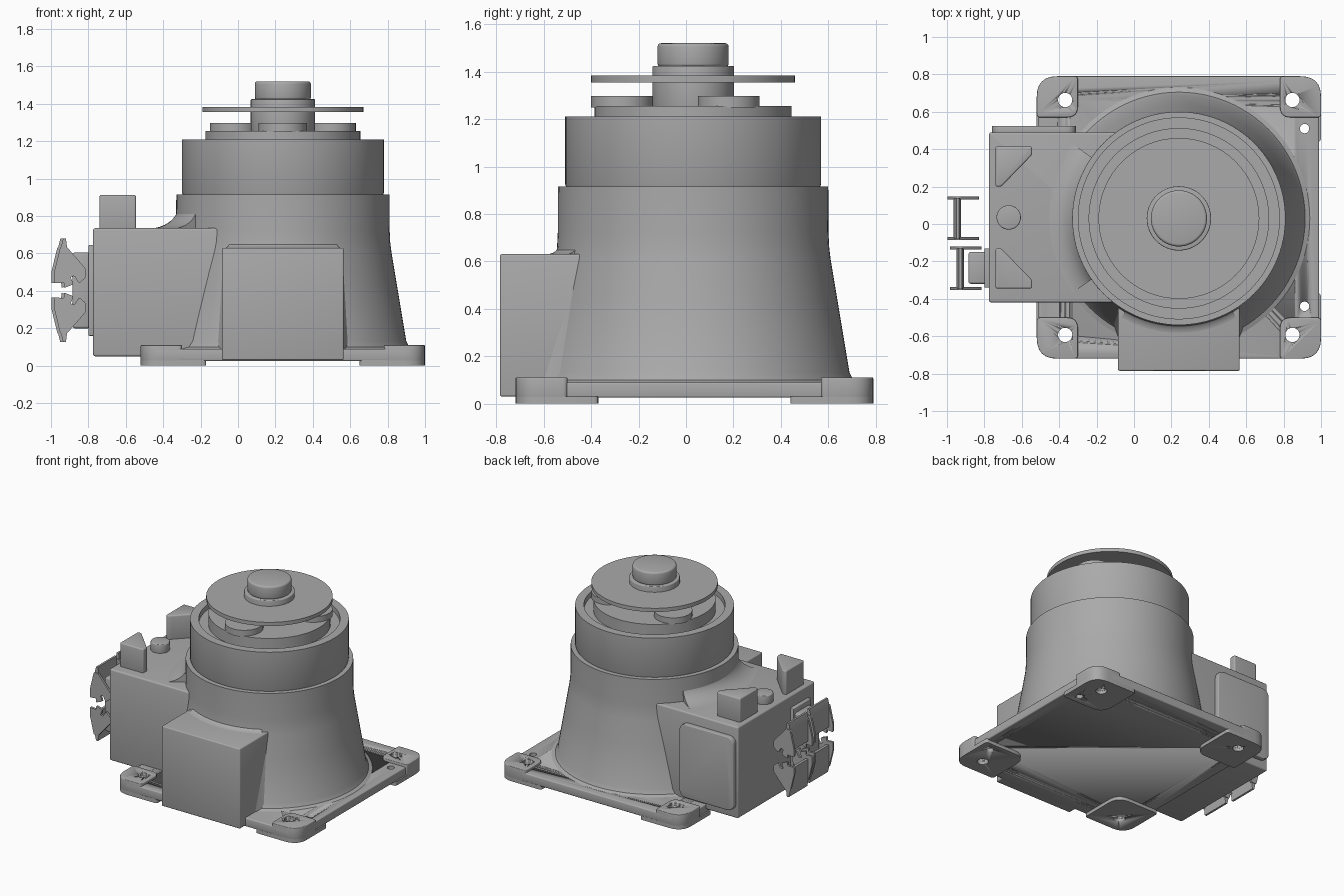
import bpy, bmesh, math
from mathutils import Matrix, Vector

cube = bpy.data.objects.get("Cube")
if cube:
    bpy.data.objects.remove(cube)

AX, AY = 0.24, 0.03          # turning axis of the machine

grey = bpy.data.materials.new("cast grey")
grey.use_nodes = True
grey.diffuse_color = (0.40, 0.40, 0.40, 1)
grey.node_tree.nodes["Principled BSDF"].inputs["Base Color"].default_value = (0.40, 0.40, 0.40, 1)


def finish(name, bm, bevel=0, segments=3):
    bmesh.ops.recalc_face_normals(bm, faces=bm.faces)
    mesh = bpy.data.meshes.new(name)
    bm.to_mesh(mesh)
    bm.free()
    obj = bpy.data.objects.new(name, mesh)
    bpy.context.collection.objects.link(obj)
    mesh.materials.append(grey)
    bpy.ops.object.select_all(action='DESELECT')
    obj.select_set(True)
    bpy.context.view_layer.objects.active = obj
    if bevel:
        mod = obj.modifiers.new("soft edges", 'BEVEL')
        mod.width, mod.segments = bevel, segments
        mod.angle_limit = math.radians(40)
        bpy.ops.object.modifier_apply(modifier=mod.name)
    bpy.ops.object.shade_smooth_by_angle(angle=math.radians(35))
    return obj


def round_corners(points, radii, steps=6):
    # Replace each corner by a short curve
    out = []
    for i, (p, r) in enumerate(zip(points, radii)):
        p = Vector(p)
        if not r:
            out.append(p)
            continue
        a = p + (Vector(points[i - 1]) - p).normalized() * r
        b = p + (Vector(points[(i + 1) % len(points)]) - p).normalized() * r
        for k in range(steps + 1):
            t = k / steps
            out.append(a * (1 - t) ** 2 + p * 2 * t * (1 - t) + b * t * t)
    return out


def prism(name, points, lo, hi, radius=0, bevel=0, upright=True, taper=1):
    # Outline in XY raised along Z, or outline in XZ pushed along Y
    radii = radius if isinstance(radius, list) else [radius] * len(points)
    outline = round_corners(points, radii)
    bm = bmesh.new()
    rings = []
    for level, s in ((lo, 1), (hi, taper)):
        ring = []
        for u, v in outline:
            u, v = (AX + (u - AX) * s, AY + (v - AY) * s) if s != 1 else (u, v)
            ring.append(bm.verts.new((u, v, level) if upright else (u, level, v)))
        rings.append(ring)
    bm.faces.new(rings[0])
    bm.faces.new(rings[1])
    n = len(outline)
    for i in range(n):
        j = (i + 1) % n
        bm.faces.new((rings[0][i], rings[0][j], rings[1][j], rings[1][i]))
    return finish(name, bm, bevel)


def rect(x0, x1, y0, y1):
    return [(x0, y0), (x1, y0), (x1, y1), (x0, y1)]


def disc(name, x, y, r, z0, z1, bevel=0):
    bm = bmesh.new()
    bmesh.ops.create_cone(bm, cap_ends=True, segments=64, radius1=r, radius2=r, depth=z1 - z0,
                          matrix=Matrix.Translation((x, y, (z0 + z1) / 2)))
    return finish(name, bm, bevel)


def lathe(name, profile, start=0, sweep=360, steps=96):
    # Spin a closed radius/height outline about the main axis
    bm = bmesh.new()
    a = math.radians(start)
    verts = [bm.verts.new((AX + r * math.cos(a), AY + r * math.sin(a), z)) for r, z in profile]
    edges = [bm.edges.new((verts[i - 1], verts[i])) for i in range(len(verts))]
    full = sweep == 360
    geom = verts + edges
    if not full:
        geom.append(bm.faces.new(verts))
    bmesh.ops.spin(bm, geom=geom, cent=(AX, AY, 0), axis=(0, 0, 1), angle=math.radians(sweep),
                   steps=steps, use_duplicate=False)
    bmesh.ops.remove_doubles(bm, verts=bm.verts, dist=0.0002)
    return finish(name, bm)


# Base plate, raised corner pads and feet, all drilled through
plate = rect(-0.51, 0.99, -0.72, 0.79)
parts = [prism("base_plate", plate, 0.025, 0.09, 0.1, 0.008)]
for sx, sy in ((-1, -1), (1, -1), (1, 1), (-1, 1)):
    cx, cy = 0.24 + sx * 0.76, 0.035 + sy * 0.755

    def corner(size):
        return [(cx, cy), (cx - sx * size, cy), (cx - sx * size, cy - sy * size), (cx, cy - sy * size)]
    parts.append(prism("corner_pad", corner(0.22), 0.022, 0.11, [0.11, 0.02, 0.06, 0.02], 0.005))
    parts.append(prism("foot", corner(0.35), 0, 0.03, [0.11, 0.02, 0.1, 0.02]))

holes = [(x, y, 0.038) for x in (-0.368, 0.847) for y in (-0.593, 0.663)]
holes += [(0.912, y, 0.025) for y in (-0.44, 0.51)]
for x, y, r in holes:
    drill = disc("drill", x, y, r, -0.1, 0.3)
    drill.hide_render = True
    for part in parts:
        mod = part.modifiers.new("hole", 'BOOLEAN')
        mod.operation, mod.object, mod.solver = 'DIFFERENCE', drill, 'EXACT'
        bpy.context.view_layer.objects.active = part
        bpy.ops.object.modifier_apply(modifier=mod.name)
    bpy.data.objects.remove(drill)

# Conical body with a flared foot, and the collar above it
lathe("body", [(0, 0.04), (0.7, 0.04), (0.7, 0.09), (0.675, 0.1), (0.66, 0.13), (0.61, 0.43),
               (0.58, 0.61), (0.574, 0.66), (0.571, 0.72), (0.57, 0.915), (0, 0.915)])
lathe("collar", [(0, 0.9), (0.53, 0.9), (0.54, 0.925), (0.54, 1.21), (0.48, 1.21), (0.48, 1.17),
                 (0.415, 1.17), (0.415, 1.255), (0, 1.255)])

# Side housing and front housing
prism("side_housing", rect(-0.775, 0.24, -0.42, 0.49), 0.05, 0.735, 0.015, 0.02)
prism("front_housing", rect(-0.085, 0.565, -0.785, 0.03), 0.03, 0.63, 0, 0.008)
prism("rear_cover", [(-0.76, 0.11), (-0.31, 0.11), (-0.31, 0.66), (-0.76, 0.66)],
      0.48, 0.525, 0.06, 0.006, upright=False)


# Concave blends between the housings and the body
def blend(name, z, width, height, start, sweep):
    curve = [(0.56 + width * (1 - math.sin(t)), z + height * (1 - math.cos(t)))
             for t in (i * math.pi / 16 for i in range(9))]
    lathe(name, [(0.5, z - 0.03), (0.56 + width, z - 0.03)] + curve + [(0.5, z + height)], start, sweep, 32)


blend("side_blend", 0.733, 0.16, 0.12, 145, 70)
blend("front_blend", 0.628, 0.07, 0.05, 240, 60)
for side in (-1, 1):
    wedge = [(AX + side * dx, y) for dx, y in ((0.32, -0.62), (0.25, -0.4), (0.44, -0.43), (0.36, -0.51))]
    prism("front_web", wedge, 0.08, 0.6, 0, 0, taper=0.89)

# Blocks and button on the side housing
for side in (-1, 1):
    block = [(-0.74, 0.38), (-0.545, 0.38), (-0.545, 0.335), (-0.71, 0.165), (-0.74, 0.165)]
    prism("top_block", [(x, 0.035 + side * y) for x, y in block], 0.72, 0.912, 0.012, 0.01)
disc("button", -0.67, 0.035, 0.065, 0.72, 0.80, 0.006)

# Output stage: three rollers, hub, flange disc and shaft
for angle in (30, 150, 270):
    a = math.radians(angle)
    disc("roller", AX + 0.3 * math.cos(a), AY + 0.3 * math.sin(a), 0.13, 1.25, 1.298)
disc("hub", AX, AY, 0.172, 1.25, 1.425, 0.006)
disc("flange_disc", AX, AY, 0.43, 1.355, 1.383)
disc("shaft", AX, AY, 0.15, 1.42, 1.52, 0.014)

# Connector on the side housing
prism("connector_plate", [(-0.80, 0.16), (-0.76, 0.16), (-0.76, 0.645), (-0.80, 0.645)],
      -0.34, -0.13, 0, 0.005, upright=False)
prism("connector_shell", [(-0.885, 0.2), (-0.79, 0.2), (-0.79, 0.605), (-0.885, 0.605)],
      -0.32, -0.15, 0, 0.012, upright=False)

# Latch levers: a pair of hooked cheeks joined by a grip, above and below
cheek = [(-0.965, 0.635), (-0.93, 0.635), (-0.83, 0.52), (-0.83, 0.47), (-0.865, 0.44), (-0.89, 0.48),
         (-0.91, 0.475), (-0.895, 0.435), (-0.945, 0.415), (-0.945, 0.445), (-0.998, 0.44), (-0.998, 0.5)]
grip = [(-0.95, 0.68), (-0.935, 0.68), (-0.925, 0.6), (-0.945, 0.47), (-0.965, 0.47), (-0.965, 0.62)]
for yc, shift in ((0.03, 0), (-0.237, 0.015)):
    for flip in (1, -1):
        def place(outline):
            return [(x + shift, 0.403 + flip * (z - 0.403)) for x, z in outline]
        for side in (-1, 1):
            y = yc + side * 0.108
            prism("latch_cheek", place(cheek), y - 0.008, y + 0.008, 0.008, upright=False)
        prism("latch_grip", place(grip), yc - 0.11, yc + 0.11, upright=False)
